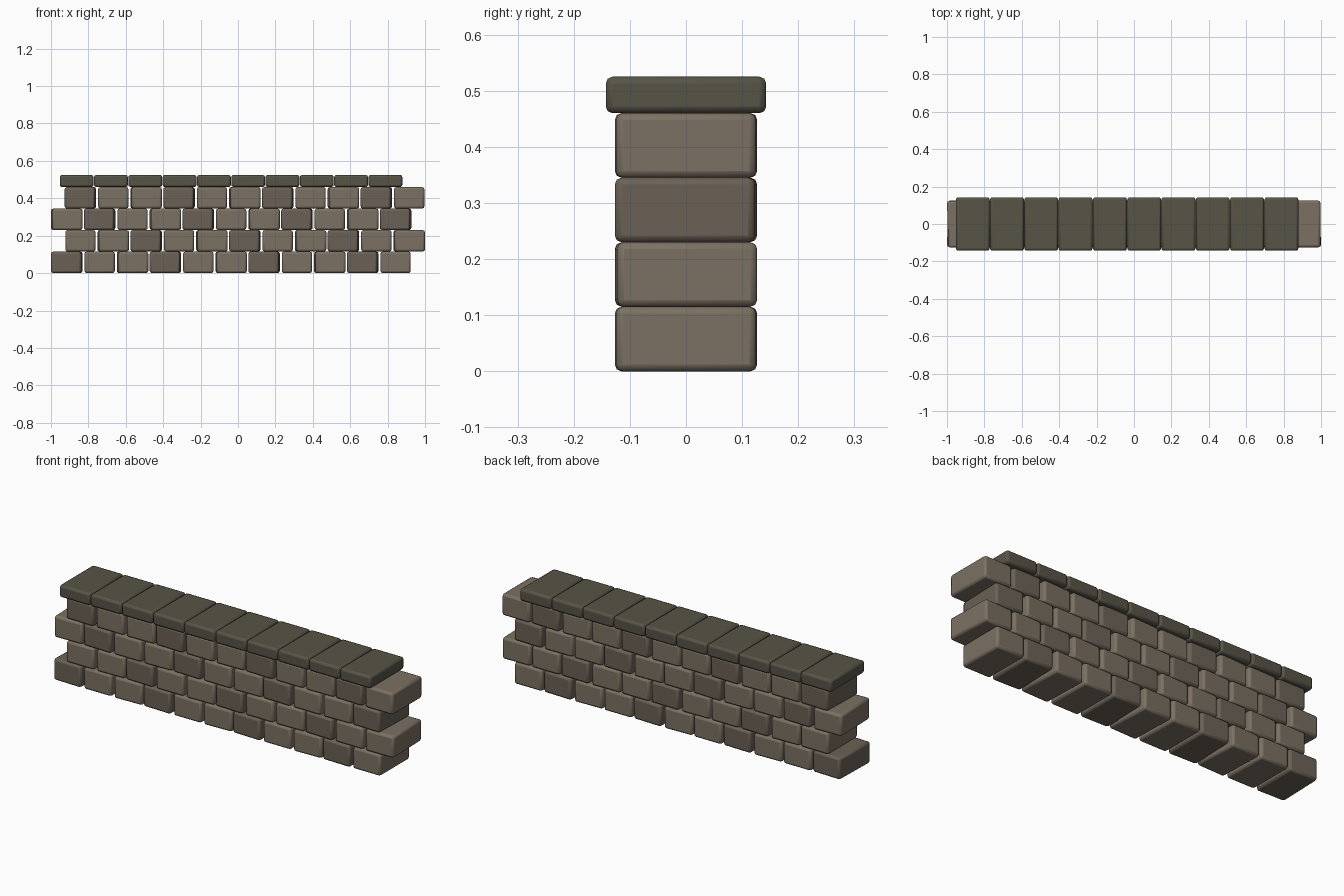
import bpy, math

if "Cube" in bpy.data.objects:
    bpy.data.objects.remove(bpy.data.objects["Cube"])


def material(name, rgb):
    m = bpy.data.materials.new(name)
    m.diffuse_color = (*rgb, 1)
    m.use_nodes = True
    m.node_tree.nodes["Principled BSDF"].inputs["Base Color"].default_value = m.diffuse_color
    return m


light = material("light_stone", (0.20, 0.165, 0.125))
dark = material("dark_stone", (0.145, 0.12, 0.092))
coping = material("coping_stone", (0.095, 0.088, 0.062))


def block(name, centre, size, mat, turn=0.0):
    """Softly rounded block, optionally twisted a little about z."""
    bpy.ops.mesh.primitive_cube_add(size=1, location=centre)
    ob = bpy.context.object
    ob.name = name
    ob.scale = size
    bpy.ops.object.transform_apply(location=False, rotation=False, scale=True)
    ob.rotation_euler.z = turn
    bev = ob.modifiers.new("rounded_edges", 'BEVEL')
    bev.width = 0.012
    bev.segments = 2
    ob.data.materials.append(mat)
    bpy.ops.object.shade_smooth_by_angle(angle=math.radians(50))
    return ob


# Four staggered courses of eleven bricks, tone and twist repeating every three
PITCH, COURSE = 0.1758, 0.115
for row in range(4):
    start = -0.9155 + (0.073 if row % 2 else 0)
    for i in range(11):
        k = (i + row) % 3
        block(f"brick_{row}_{i}",
              (start + i * PITCH, 0, (row + 0.5) * COURSE),
              (0.162, 0.25, COURSE),
              dark if k == 0 else light,
              (k - 1) * 0.028)

# Row of overhanging coping stones on top
for i in range(10):
    block(f"coping_stone_{i}", (-0.8625 + i * 0.1834, 0, 0.4925),
          (0.181, 0.286, 0.065), coping)
